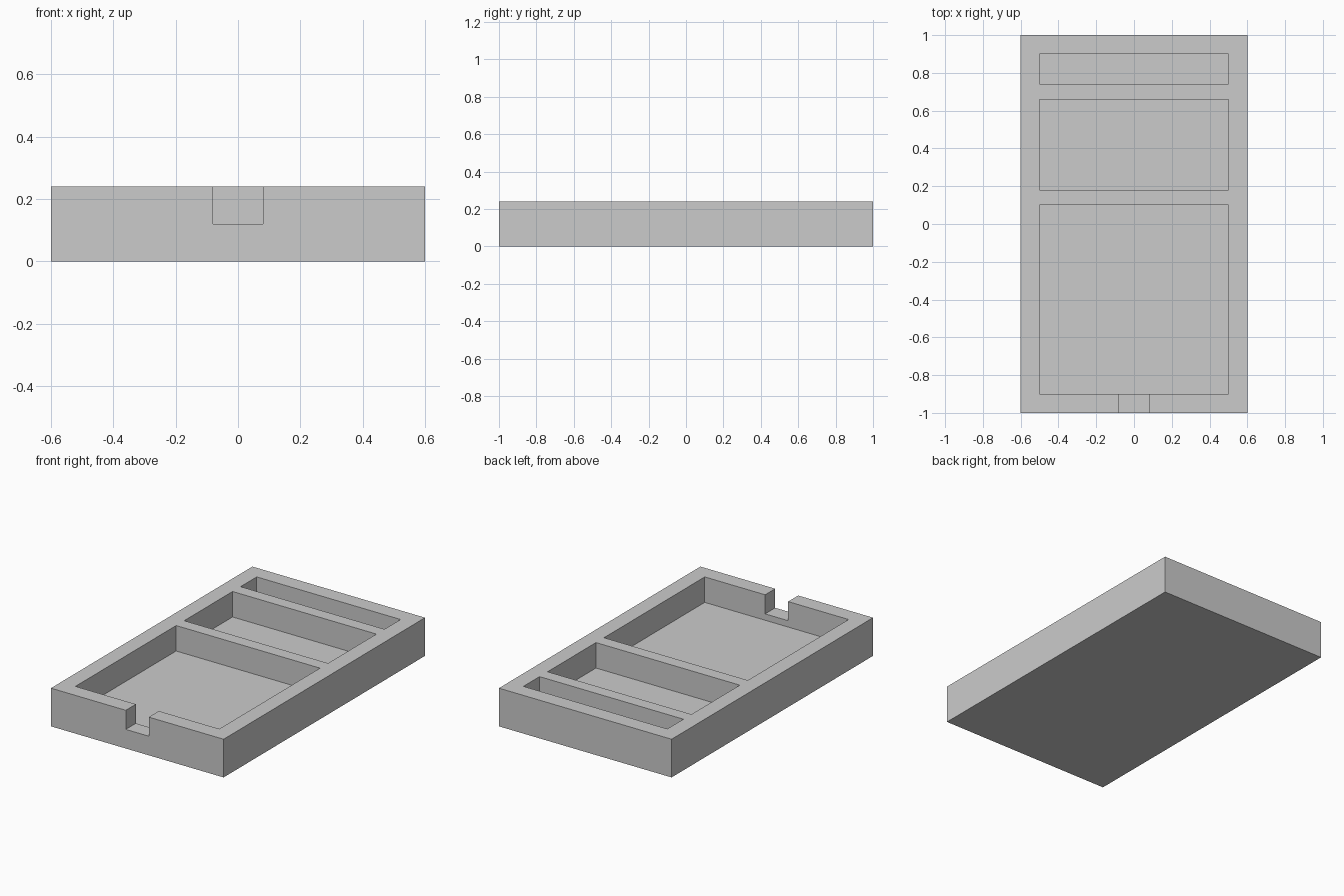
import bpy

if "Cube" in bpy.data.objects:
    bpy.data.objects.remove(bpy.data.objects["Cube"])

WIDTH, LENGTH, HEIGHT = 1.2, 2.0, 0.24
FLOOR = 0.08

grey = bpy.data.materials.new("plain grey")
grey.diffuse_color = (0.6, 0.6, 0.6, 1)
grey.use_nodes = True
grey.node_tree.nodes["Principled BSDF"].inputs["Base Color"].default_value = grey.diffuse_color


def box(name, lo, hi):
    """Axis-aligned box between two corners."""
    bpy.ops.mesh.primitive_cube_add(size=1)
    ob = bpy.context.object
    ob.name = name
    ob.scale = [h - l for l, h in zip(lo, hi)]
    ob.location = [(h + l) / 2 for l, h in zip(lo, hi)]
    bpy.ops.object.transform_apply(location=True, rotation=False, scale=True)
    ob.data.materials.append(grey)
    return ob


def cut(target, cutter):
    """Subtract the cutter and delete it."""
    mod = target.modifiers.new("cut", 'BOOLEAN')
    mod.operation = 'DIFFERENCE'
    mod.solver = 'EXACT'
    mod.object = cutter
    bpy.context.view_layer.objects.active = target
    bpy.ops.object.modifier_apply(modifier=mod.name)
    bpy.data.objects.remove(cutter, do_unlink=True)


# Solid tray block
tray = box("tray", (-WIDTH / 2, -LENGTH / 2, 0), (WIDTH / 2, LENGTH / 2, HEIGHT))

# Three compartments, front to back
for y0, y1 in ((-0.9, 0.1), (0.18, 0.66), (0.74, 0.9)):
    cut(tray, box("pocket_cutter", (-0.5, y0, FLOOR), (0.5, y1, HEIGHT + 0.1)))

# Notch through the front wall
cut(tray, box("notch_cutter", (-0.08, -1.1, 0.12), (0.08, -0.8, HEIGHT + 0.1)))
